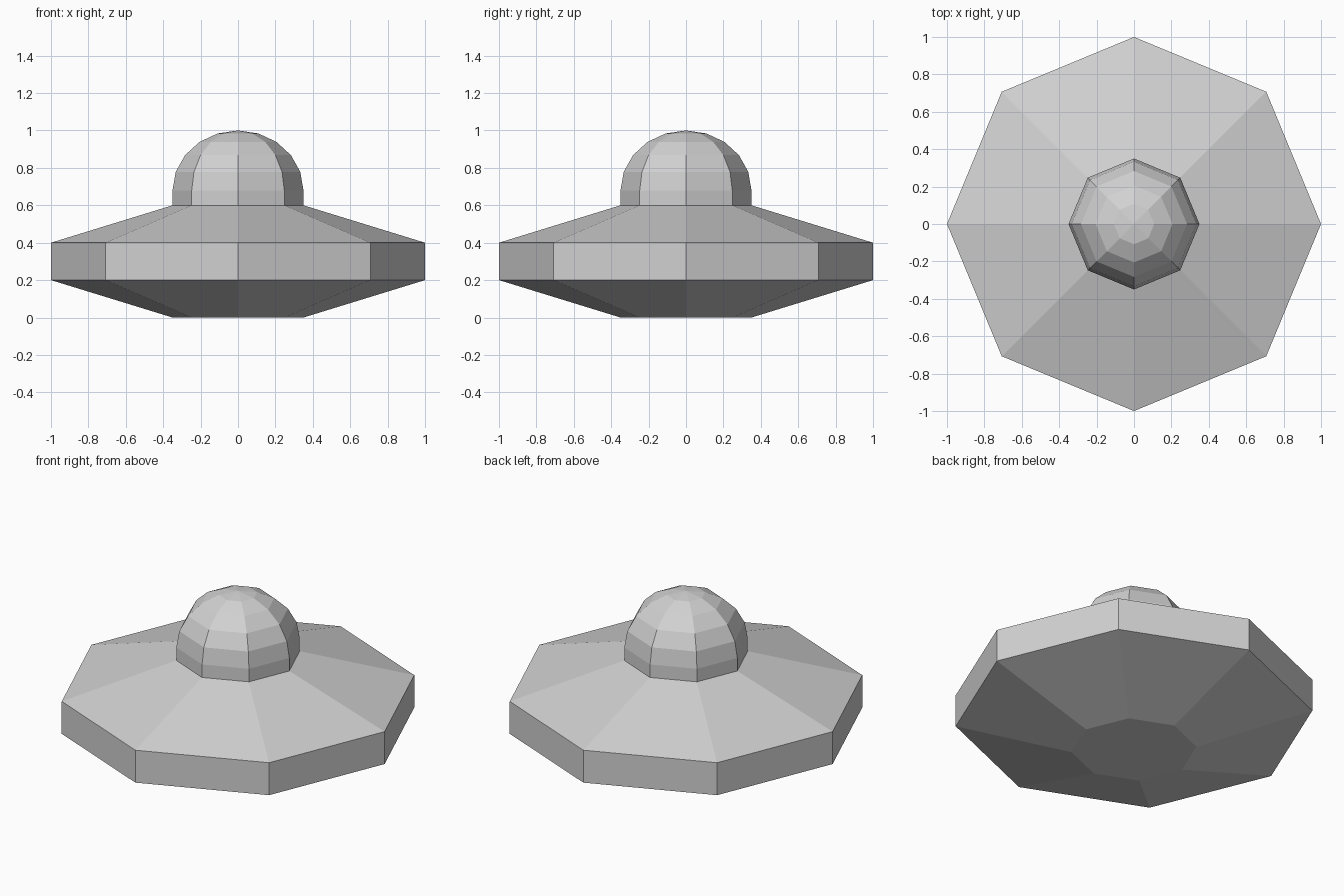
import bpy
import bmesh
from math import cos, sin, pi

SIDES = 8

cube = bpy.data.objects.get("Cube")
if cube:
    bpy.data.objects.remove(cube, do_unlink=True)

grey = bpy.data.materials.new("light_grey")
grey.use_nodes = True
colour = (0.64, 0.64, 0.64, 1)
grey.diffuse_color = colour
grey.node_tree.nodes["Principled BSDF"].inputs["Base Color"].default_value = colour


def lathe(name, profile):
    """Revolve (radius, height) points into a flat-shaded octagonal solid."""
    bm = bmesh.new()
    rings = []
    for r, z in profile:
        if r < 0.001:
            rings.append([bm.verts.new((0, 0, z))] * SIDES)
        else:
            rings.append([bm.verts.new((r * cos(2 * pi * i / SIDES),
                                        r * sin(2 * pi * i / SIDES), z))
                          for i in range(SIDES)])
    for low, high in zip(rings, rings[1:]):
        for i in range(SIDES):
            j = (i + 1) % SIDES
            corners = [low[i], low[j], high[j], high[i]]
            bm.faces.new(list(dict.fromkeys(corners)))
    # Close any open ends
    for ring in (rings[0], rings[-1]):
        if ring[0] is not ring[1]:
            bm.faces.new(ring)
    bmesh.ops.recalc_face_normals(bm, faces=bm.faces[:])
    mesh = bpy.data.meshes.new(name)
    bm.to_mesh(mesh)
    bm.free()
    mesh.materials.append(grey)
    obj = bpy.data.objects.new(name, mesh)
    bpy.context.collection.objects.link(obj)


# Saucer hull: sloped underside, upright rim, sloped deck
lathe("saucer_hull", [(0.35, 0), (1, 0.2), (1, 0.4), (0.35, 0.6)])

# Cabin dome: short upright collar under a slightly flattened hemisphere
STEPS = 5
dome = [(0.35, 0.6)]
for k in range(STEPS + 1):
    a = k * pi / 2 / STEPS
    dome.append((0.35 * cos(a), 0.68 + 0.32 * sin(a)))
lathe("cabin_dome", dome)
